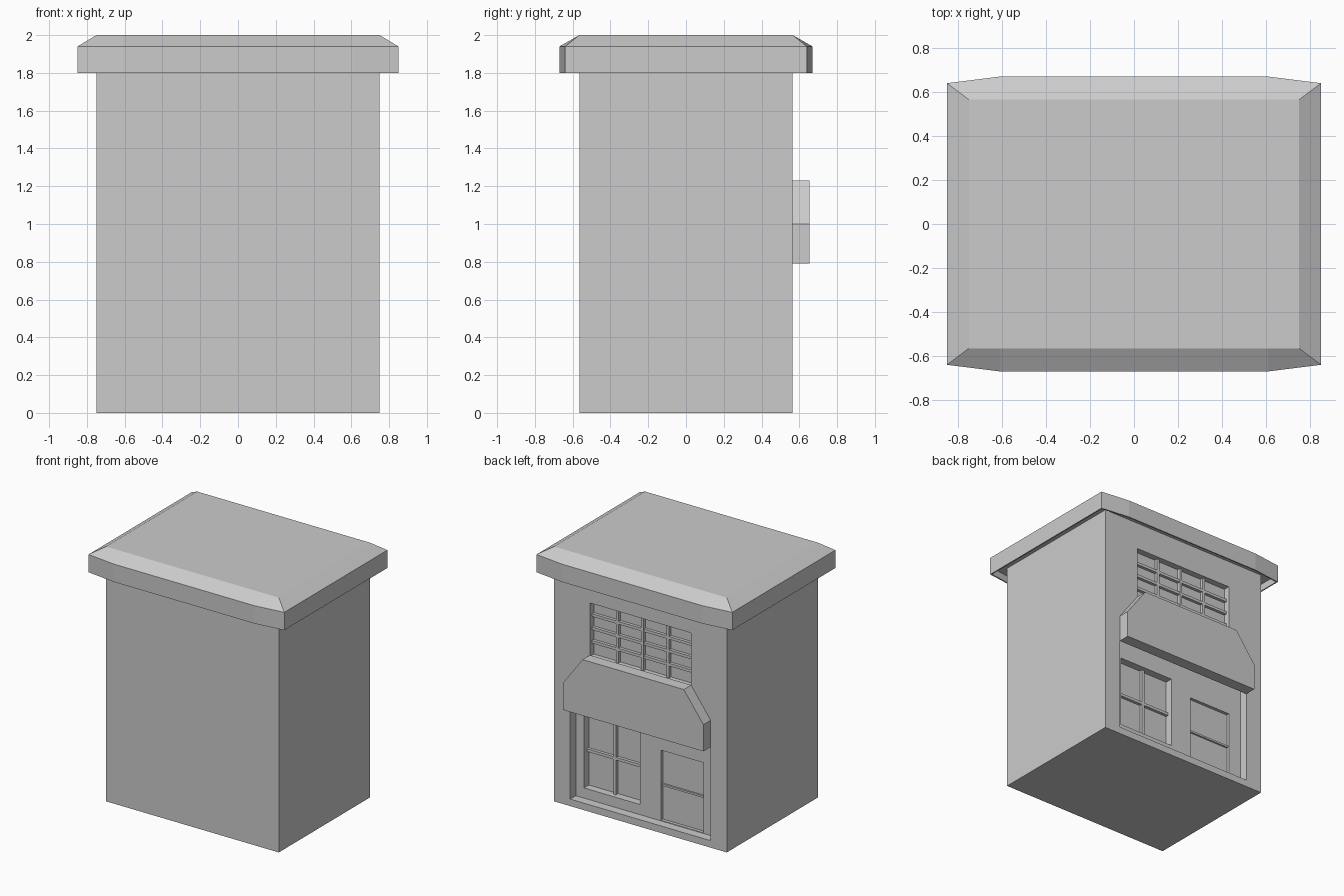
import bpy
import bmesh

cube = bpy.data.objects.get("Cube")
if cube:
    bpy.data.objects.remove(cube, do_unlink=True)

grey = bpy.data.materials.new("plain grey")
grey.use_nodes = True
grey.diffuse_color = (0.6, 0.6, 0.6, 1)
grey.node_tree.nodes["Principled BSDF"].inputs["Base Color"].default_value = (0.6, 0.6, 0.6, 1)

WALL = 0.565          # back wall plane
SHOP = WALL - 0.07    # recessed shop front plane
GLASS = SHOP - 0.06   # shop window pane plane
UPPER = WALL - 0.05   # upper window pane plane


def finish(name, bm):
    bmesh.ops.recalc_face_normals(bm, faces=bm.faces)
    mesh = bpy.data.meshes.new(name)
    bm.to_mesh(mesh)
    bm.free()
    mesh.materials.append(grey)
    obj = bpy.data.objects.new(name, mesh)
    bpy.context.collection.objects.link(obj)
    return obj


def box(name, x, y, z):
    """Box from (low, high) ranges on each axis."""
    bm = bmesh.new()
    bmesh.ops.create_cube(bm, size=1)
    for v in bm.verts:
        for i, (low, high) in enumerate((x, y, z)):
            v.co[i] = low if v.co[i] < 0 else high
    return finish(name, bm)


def cut(target, x, y, z):
    """Carve a box out of the target."""
    cutter = box("cutter", x, y, z)
    cutter.hide_render = True
    mod = target.modifiers.new("cut", 'BOOLEAN')
    mod.operation = 'DIFFERENCE'
    mod.solver = 'EXACT'
    mod.object = cutter
    bpy.context.view_layer.objects.active = target
    bpy.ops.object.modifier_apply(modifier=mod.name)
    bpy.data.objects.remove(cutter, do_unlink=True)


def window_bars(name, x, z, y, columns, rows, width, depth):
    """Evenly spaced bars dividing a window into panes."""
    h = width / 2
    for i in range(1, columns):
        c = x[0] + (x[1] - x[0]) * i / columns
        box(name + "_upright", (c - h, c + h), (y - 0.005, y + depth), z)
    for i in range(1, rows):
        c = z[0] + (z[1] - z[0]) * i / rows
        box(name + "_crossbar", x, (y - 0.005, y + depth * 0.95), (c - h, c + h))


# Main building with the recessed shop front, windows and door
body = box("building_body", (-0.75, 0.75), (-WALL, WALL), (0, 1.86))
upper_x, upper_z = (-0.44, 0.44), (1.22, 1.64)
shop_x, shop_z = (0.055, 0.54), (0.135, 0.70)
door_x, door_z = (-0.5, -0.13), (0.06, 0.61)
cut(body, (-0.61, 0.61), (SHOP, 0.8), (0.055, 0.85))
cut(body, shop_x, (GLASS, 0.8), shop_z)
cut(body, door_x, (SHOP - 0.025, 0.8), door_z)
cut(body, upper_x, (UPPER, 0.8), upper_z)

# Window and door bars
window_bars("upper_window", upper_x, upper_z, UPPER, 4, 4, 0.022, 0.025)
window_bars("shop_window", shop_x, shop_z, GLASS, 2, 2, 0.022, 0.025)
window_bars("door", door_x, door_z, SHOP - 0.025, 1, 2, 0.015, 0.015)

# Awning: a board with sloping shoulders
bm = bmesh.new()
half = [(0.61, 0.79), (0.61, 1.0), (0.44, 1.23)]
outline = half + [(-x, z) for x, z in reversed(half)]
face = bm.faces.new([bm.verts.new((x, WALL - 0.002, z)) for x, z in outline])
extruded = bmesh.ops.extrude_face_region(bm, geom=[face], use_keep_orig=True)
for v in extruded["geom"]:
    if isinstance(v, bmesh.types.BMVert):
        v.co.y = 0.655
finish("awning", bm)


# Roof: slightly bowed rim, bevelled top, hollow underside
def ring(bm, corner, middle, z):
    quarter = [corner, middle]
    pts = quarter + [(-x, y) for x, y in reversed(quarter)]
    pts += [(-x, -y) for x, y in pts]
    return [bm.verts.new((x, y, z)) for x, y in pts]


bm = bmesh.new()
levels = [
    ring(bm, (0.84, 0.63), (0.61, 0.66), 1.855),
    ring(bm, (0.84, 0.63), (0.61, 0.66), 1.80),
    ring(bm, (0.85, 0.64), (0.61, 0.67), 1.80),
    ring(bm, (0.85, 0.64), (0.61, 0.67), 1.94),
    ring(bm, (0.75, WALL), (0.61, WALL), 2.0),
]
for low, high in zip(levels, levels[1:]):
    for i in range(len(low)):
        j = (i + 1) % len(low)
        bm.faces.new((low[i], low[j], high[j], high[i]))
bm.faces.new(levels[0])
bm.faces.new(levels[-1])
finish("roof", bm)
